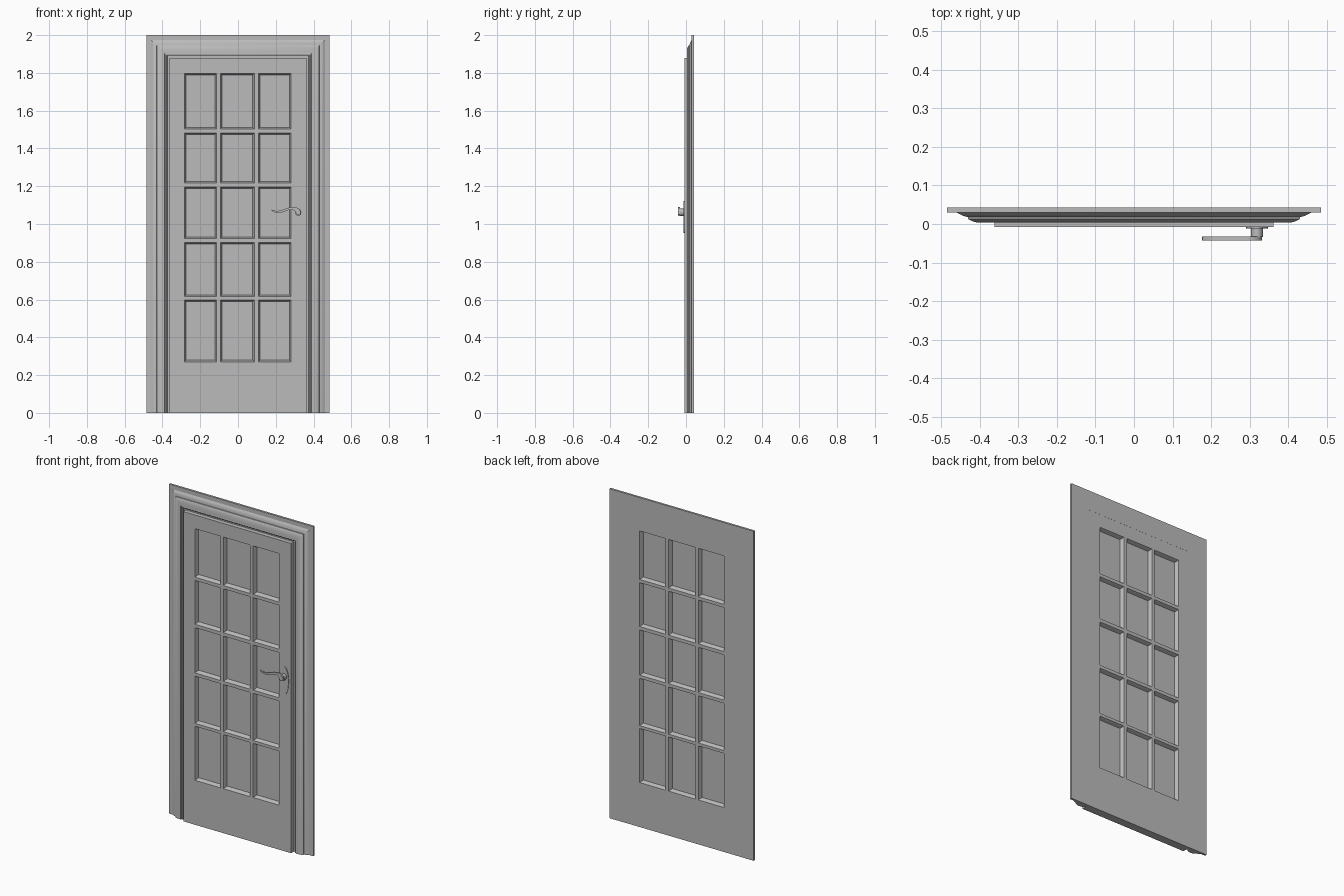
import bpy, bmesh, math

if "Cube" in bpy.data.objects:
    bpy.data.objects.remove(bpy.data.objects["Cube"])

grey = bpy.data.materials.new("plain grey")
grey.use_nodes = True
GREY = (0.5, 0.5, 0.5, 1)
grey.diffuse_color = GREY
grey.node_tree.nodes["Principled BSDF"].inputs["Base Color"].default_value = GREY


def finish(name, bm, smooth=None):
    bmesh.ops.remove_doubles(bm, verts=bm.verts, dist=1e-5)
    bmesh.ops.recalc_face_normals(bm, faces=bm.faces)
    mesh = bpy.data.meshes.new(name)
    bm.to_mesh(mesh)
    bm.free()
    mesh.materials.append(grey)
    obj = bpy.data.objects.new(name, mesh)
    bpy.context.collection.objects.link(obj)
    if smooth:
        bpy.ops.object.select_all(action='DESELECT')
        obj.select_set(True)
        bpy.context.view_layer.objects.active = obj
        bpy.ops.object.shade_smooth_by_angle(angle=math.radians(smooth))
    return obj


def quad(bm, points):
    return bm.faces.new([bm.verts.new(p) for p in points])


def prism(name, outline, y0, y1, smooth=40):
    """Extrude an outline of (x, z) points from y0 to y1."""
    bm = bmesh.new()
    face = quad(bm, [(x, y0, z) for x, z in outline])
    ext = bmesh.ops.extrude_face_region(bm, geom=[face])
    for v in ext["geom"]:
        if isinstance(v, bmesh.types.BMVert):
            v.co.y = y1
    return finish(name, bm, smooth)


HALF, TOP = 0.485, 2.0
BACK, FRONT = 0.043, -0.008
DOOR_HALF, DOOR_TOP = 0.362, 1.88

# Architrave: moulding profile (distance in from the outer edge, y) with mitred corners
profile = [(0, BACK), (0, .03), (.025, .03), (.032, .026), (.042, .021), (.054, .018),
           (.055, .013), (.066, .007), (.078, .004), (.097, .004), (.098, .009),
           (.104, .007), (.110, .010), (.111, .018), (.123, .018), (.123, BACK)]
bm = bmesh.new()
rings = []
for d, y in profile:
    w, h = HALF - d, TOP - d
    rings.append([bm.verts.new(p) for p in
                  ((-w, y, 0), (-w, y, h), (w, y, h), (w, y, 0))])
for a, b in zip(rings, rings[1:] + rings[:1]):
    for i in range(3):
        bm.faces.new((a[i], a[i + 1], b[i + 1], b[i]))
for end in (0, 3):
    bm.faces.new([r[end] for r in rings])
finish("door_frame", bm, 25)

# Door leaf: a grid of cells on each side, the glazed cells sunk to the pane
xs = [-DOOR_HALF, -.284, -.113, -.093, .087, .108, .281, DOOR_HALF]
zs = [0, .27, .598, .616, .902, .922, 1.196, 1.217, 1.483, 1.503, 1.797, DOOR_TOP]
PANE_Y = 0.018


def rect(x0, x1, z0, z1, inset, y):
    return [(x0 + inset, y, z0 + inset), (x1 - inset, y, z0 + inset),
            (x1 - inset, y, z1 - inset), (x0 + inset, y, z1 - inset)]


bm = bmesh.new()
for face_y, pane_y in ((FRONT, PANE_Y - .002), (BACK - .0005, PANE_Y + .002)):
    step = pane_y - face_y
    for i in range(len(xs) - 1):
        for j in range(len(zs) - 1):
            cell = (xs[i], xs[i + 1], zs[j], zs[j + 1])
            if i % 2 and j % 2:
                loops = [rect(*cell, 0, face_y), rect(*cell, .003, face_y + step * .3),
                         rect(*cell, .009, pane_y)]
                for a, b in zip(loops, loops[1:]):
                    for k in range(4):
                        n = (k + 1) % 4
                        quad(bm, (a[k], a[n], b[n], b[k]))
                quad(bm, loops[-1])
            else:
                quad(bm, rect(*cell, 0, face_y))
bmesh.ops.remove_doubles(bm, verts=bm.verts, dist=1e-5)
rim = [e for e in bm.edges if e.is_boundary]
bmesh.ops.bridge_loops(bm, edges=rim)
finish("door_leaf", bm)

# Handle: oval back plate, round spindle and wavy lever


def oval(cx, cz, rx, rz, n=32):
    return [(cx + rx * math.cos(2 * math.pi * k / n), cz + rz * math.sin(2 * math.pi * k / n))
            for k in range(n)]


prism("handle_plate", oval(.319, 1.037, .028, .085), FRONT, -.012)
prism("handle_spindle", oval(.319, 1.062, .016, .019, 24), -.011, -.034)

# Lever centre line: x, z, half thickness
spine = [(.177, 1.074, .002), (.190, 1.067, .004), (.208, 1.064, .005), (.228, 1.066, .006),
         (.248, 1.073, .006), (.268, 1.080, .006), (.288, 1.083, .007), (.303, 1.080, .010),
         (.314, 1.072, .013), (.320, 1.060, .013), (.323, 1.048, .009)]
upper, lower = [], []
for k, (x, z, r) in enumerate(spine):
    a, b = spine[max(k - 1, 0)], spine[min(k + 1, len(spine) - 1)]
    dx, dz = b[0] - a[0], b[1] - a[1]
    n = math.hypot(dx, dz)
    upper.append((x - dz / n * r, z + dx / n * r))
    lower.append((x + dz / n * r, z - dx / n * r))
prism("handle_lever", upper + lower[::-1], -.033, -.043)
